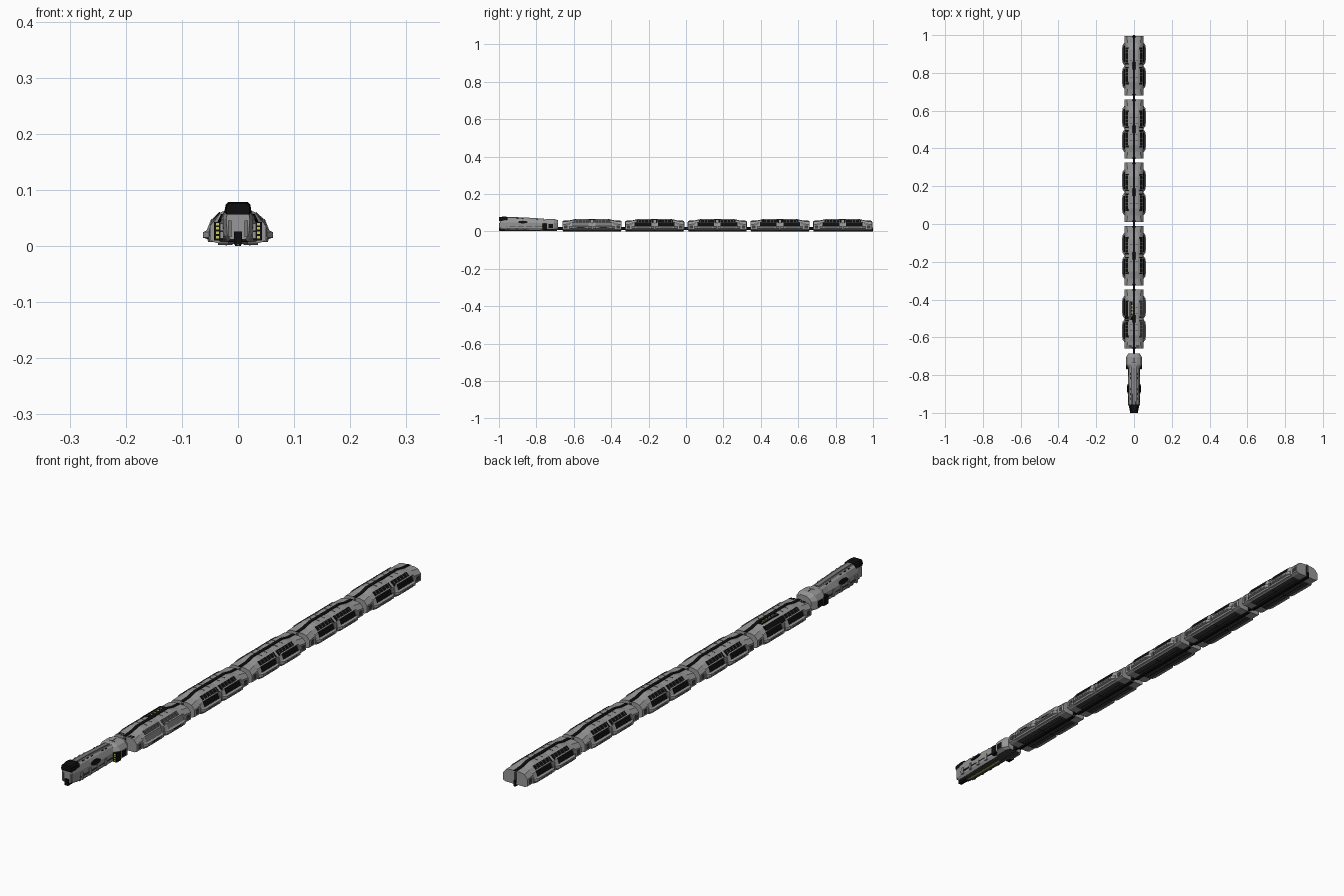
import bpy, bmesh, math
from mathutils import Vector

if "Cube" in bpy.data.objects:
    bpy.data.objects.remove(bpy.data.objects["Cube"])


def mat(name, r, g, b):
    m = bpy.data.materials.new(name)
    m.diffuse_color = (r, g, b, 1)
    m.use_nodes = True
    m.node_tree.nodes["Principled BSDF"].inputs["Base Color"].default_value = m.diffuse_color
    return m


HULL = mat("hull grey", 0.31, 0.31, 0.31)
MID = mat("panel grey", 0.19, 0.19, 0.19)
DARK = mat("charcoal", 0.05, 0.05, 0.05)
BLACK = mat("black", 0.004, 0.004, 0.004)
LIME = mat("lime light", 0.6, 0.62, 0.12)


def finish(bm, name, mats):
    bmesh.ops.recalc_face_normals(bm, faces=bm.faces)
    me = bpy.data.meshes.new(name)
    bm.to_mesh(me)
    bm.free()
    for m in mats:
        me.materials.append(m)
    ob = bpy.data.objects.new(name, me)
    bpy.context.collection.objects.link(ob)
    return ob


def loft_rings(bm, rings):
    """Join equal rings of points with faces and cap both ends."""
    vs = [[bm.verts.new(p) for p in ring] for ring in rings]
    n = len(vs[0])
    for a, b in zip(vs, vs[1:]):
        for i in range(n):
            j = (i + 1) % n
            bm.faces.new((a[i], a[j], b[j], b[i]))
    bm.faces.new(vs[0])
    bm.faces.new(vs[-1])


def hull(name, sections, mats, rule=None):
    """Symmetric loft along y. Each section is (y, half profile from bottom to top)."""
    bm = bmesh.new()
    loft_rings(bm, [[(x, y, z) for x, z in p] + [(-x, y, z) for x, z in reversed(p)]
                    for y, p in sections])
    bmesh.ops.recalc_face_normals(bm, faces=bm.faces)
    bm.normal_update()
    if rule:
        for f in bm.faces:
            f.material_index = rule(f.normal, f.calc_center_median())
    return finish(bm, name, mats)


def boxes(name, items, m):
    """Several boxes (x0, x1, y0, y1, z0, z1) in one object."""
    bm = bmesh.new()
    for x0, x1, y0, y1, z0, z1 in items:
        loft_rings(bm, [[(x0, y, z0), (x1, y, z0), (x1, y, z1), (x0, y, z1)] for y in (y0, y1)])
    return finish(bm, name, [m])


def both(items):
    return items + [(-b, -a, c, d, e, f) for a, b, c, d, e, f in items]


def pod(name, s, y0, y1, panel):
    """Side pod with a bumper ledge, tapered ends and a sunken upper panel."""
    full = [(.044, .007), (.053, .007), (.055, .013), (.062, .015), (.062, .025),
            (.056, .028), (.048, .048), (.044, .049)]
    slim = [(.044, .008), (.050, .008), (.051, .013), (.052, .015), (.052, .025),
            (.051, .028), (.047, .044), (.044, .046)]
    bm = bmesh.new()
    t = .014
    loft_rings(bm, [[(s * x, y, z) for x, z in p]
                    for y, p in ((y0, slim), (y0 + t, full), (y1 - t, full), (y1, slim))])
    bmesh.ops.recalc_face_normals(bm, faces=bm.faces)
    bm.normal_update()
    mid = (y0 + y1) / 2
    slope = [f for f in bm.faces if abs(f.calc_center_median().y - mid) < .01
             and s * f.normal.x > .6 and f.calc_center_median().z > .03]
    bmesh.ops.inset_region(bm, faces=slope, thickness=.0012, depth=-.0005)
    for f in slope:
        f.material_index = 1
    return finish(bm, name, [HULL, panel])


def shoulder(name, s, c, ys, half, m, t=.002):
    """Tilted plates lying on the sloping roof shoulder."""
    a, b = Vector((.0465, .0445)), Vector((.031, .0595))
    d = (b - a).normalized()
    n = Vector((d.y, -d.x))
    pts = [a - n * t, a + n * t, b + n * t, b - n * t]
    bm = bmesh.new()
    for y in ys:
        loft_rings(bm, [[(s * p.x, c + y + e, p.y) for p in pts] for e in (-half, half)])
    return finish(bm, name, [m])


# ---- wagons ----
END = [(.040, .006), (.050, .011), (.050, .036), (.038, .051), (.022, .055)]
HIP = [(.040, .006), (.050, .011), (.049, .040), (.034, .055), (.022, .057)]
TOP = [(.040, .006), (.049, .011), (.047, .044), (.031, .059), (.020, .065)]
WAIST = [(.040, .006), (.049, .011), (.047, .044), (.031, .058), (.020, .063)]

for k in range(5):
    c = -.5025 + .335 * k
    first = k == 0
    tag = f"wagon_{k + 1}_"
    stations = [(-.157, END), (-.122, HIP), (-.085, TOP), (-.02, TOP), (0, WAIST),
                (.02, TOP), (.085, TOP), (.122, HIP), (.157, END)]
    hull(tag + "body", [(c + y, p) for y, p in stations], [HULL, MID, DARK],
         lambda n, p: 2 if n.z < -.9 and abs(p.y - c) < .12 else 0)
    # side pods, two on each side
    for s in (-1, 1):
        side = "right" if s > 0 else "left"
        plain = first and s > 0
        for j, y in enumerate((-.121, .004)):
            pod(f"{tag}side_pod_{side}_{j}", s, c + y, c + y + .117, MID if plain else BLACK)
        # dark shoulder band and lighter ribs over it
        ys = [-.052, .052]
        shoulder(f"{tag}shoulder_band_{side}", s, c, ys, .046, DARK if plain else BLACK, .0012)
        ribs = [q + .018 * i for q in ys for i in (-2, -1, 0, 1, 2)]
        shoulder(f"{tag}shoulder_ribs_{side}", s, c, ribs, .0011, MID, .0022)
    # central roof rail following the arch
    rail = [(-.158, .054), (-.122, .056), (-.085, .064), (.085, .064), (.122, .056), (.158, .054)]
    hull(tag + "roof_rail", [(c + y, [(.007, z), (.006, z + .0025)]) for y, z in rail], [BLACK])
    boxes(tag + "roof_seams", both([(.007, .022, c + y - .001, c + y + .001, .064, .0657)
                                    for y in (-.06, -.03, .03, .06)]), DARK)
    # vents beside the ends and slots along the pod bumpers
    boxes(tag + "end_vents", both([(.0495, .0508, c + y - .009, c + y + .009, .016, .032)
                                   for y in (-.14, .14)]), DARK)
    boxes(tag + "pod_bumper_slots", both([(.061, .0624, c + y - .034, c + y + .034, .018, .021)
                                          for y in (-.0625, .0625)]), DARK)
    # belly plates
    boxes(tag + "belly_plates", both([(.010, .036, c - .118, c - .004, .002, .007),
                                      (.010, .036, c + .004, c + .118, .002, .007)]), DARK)
    boxes(tag + "belly_rail", [(-.005, .005, c - .155, c + .155, .0, .008)], BLACK)
    boxes(tag + "belly_seams", both([(.020, .022, c - .115, c + .115, .0012, .004)]), BLACK)
    boxes(tag + "end_doors", [(-.005, .005, c - .1585, c + .1585, .012, .05)], DARK)
    # coupler to the vehicle in front
    boxes(tag + "coupler", [(-.005, .005, c - .185, c - .155, .008, .024)], BLACK)
    if first:
        # open equipment bay on the left and small hatches on the right
        boxes(tag + "equipment_bay", [(-.023, -.007, c - .005, c + .092, .056, .0657)], BLACK)
        shoulder(tag + "equipment_deck", -1, c, [.046], .05, BLACK, .0026)
        boxes(tag + "equipment_pipes", [(-.019, -.0165, c - .002, c + .088, .065, .0668)], MID)
        boxes(tag + "equipment_lights", [(-.013, -.009, c + y, c + y + .008, .065, .0665)
                                         for y in (.012, .03, .048, .066)], LIME)
        boxes(tag + "side_hatches", [(.0605, .0626, c + y - .02, c + y + .02, .0215, .0245)
                                     for y in (-.06, .06)], BLACK)
        boxes(tag + "front_roof_grilles", both([(.01, .030, c - .152 + .007 * i,
                                                 c - .149 + .007 * i, .050, .0562)
                                                for i in range(2)]), BLACK)

# tail hook on the last wagon
boxes("tail_hook", [(-.004, .004, .99, 1.0, .0, .022)], BLACK)

# ---- engine ----
hull("engine_body", [
    (-.995, [(.013, .012), (.019, .020), (.021, .048), (.018, .066), (.012, .070)]),
    (-.965, [(.018, .008), (.025, .018), (.027, .048), (.022, .068), (.014, .074)]),
    (-.90, [(.020, .007), (.028, .018), (.030, .048), (.022, .067), (.014, .073)]),
    (-.84, [(.022, .007), (.030, .018), (.033, .046), (.022, .064), (.014, .070)]),
    (-.79, [(.022, .007), (.028, .018), (.029, .044), (.021, .061), (.014, .067)]),
    (-.75, [(.022, .007), (.028, .018), (.029, .042), (.021, .059), (.014, .064)])],
    [HULL, MID, DARK], lambda n, p: 2 if n.z < -.9 else 0)

# black cab hood wrapping the upper nose
hull("cab_hood", [
    (-1.0, [(.019, .056), (.021, .062), (.020, .072), (.015, .077)]),
    (-.975, [(.022, .056), (.024, .062), (.022, .074), (.017, .079)]),
    (-.955, [(.022, .058), (.024, .063), (.021, .073), (.016, .078)])], [BLACK])
boxes("nose_ram", [(-.007, .007, -1.0, -.96, .003, .026)], BLACK)
boxes("nose_cheeks", both([(.012, .018, -.9985, -.97, .016, .046)]), MID)

# spine and roof slots
hull("engine_spine", [(-.955, [(.010, .070), (.009, .077)]), (-.87, [(.010, .069), (.008, .075)]),
                      (-.76, [(.010, .062), (.008, .068)])], [MID])
boxes("engine_roof_slots", both([(.011, .018, y, y + .010, .060, z)
                                 for y, z in ((-.93, .0725), (-.905, .072), (-.88, .0705),
                                              (-.82, .0675), (-.80, .066))]), BLACK)

# oval side intakes
for s in (-1, 1):
    bm = bmesh.new()
    ring = [(math.cos(a) * .026, math.sin(a) * .007) for a in [i * math.tau / 16 for i in range(16)]]
    loft_rings(bm, [[(s * (x - .45 * v), -.872 + u, .050 + v) for u, v in ring]
                    for x in (.026, .0335)])
    finish(bm, "engine_side_intake", [BLACK])
boxes("engine_side_fins", both([(.026, .0325, -.955 + .045 * i, -.945 + .045 * i, .014, .040)
                                for i in range(4)]), HULL)
boxes("engine_side_pipe", both([(.027, .0320, -.96, -.765, .025, .028)]), DARK)

# rear hub, an eight-sided block from above
P = lambda w, t: [(w * .7, .007), (w, .014), (w, .044), (w * .75, t - .006), (w * .4, t)]
hull("engine_hub", [(-.765, P(.028, .062)), (-.745, P(.042, .066)), (-.705, P(.042, .066)),
                    (-.685, P(.030, .060))], [HULL, MID, DARK],
     lambda n, p: 2 if n.z < -.9 else 0)
boxes("hub_vents", both([(.028, .043, -.768, -.742, .010, .043)]), BLACK)
boxes("hub_lights", both([(.034, .039, -.770, -.767, z, z + .004) for z in (.014, .022, .030, .037)]),
      LIME)
boxes("hub_side_panels", both([(.0415, .0432, -.735, -.71, .018, .040)]), BLACK)
boxes("hub_roof_hatch", [(-.012, .012, -.735, -.732, .062, .0668),
                         (-.0015, .0015, -.732, -.71, .062, .0668)], DARK)

# engine underside
boxes("engine_belly", both([(.006, .018, -.95, -.78, .004, .008)]), DARK)
boxes("engine_belly_rail", [(-.005, .005, -.96, -.69, .003, .008)], DARK)
boxes("engine_belly_light", [(-.0025, .0025, -.95, -.77, .0015, .004)], LIME)
